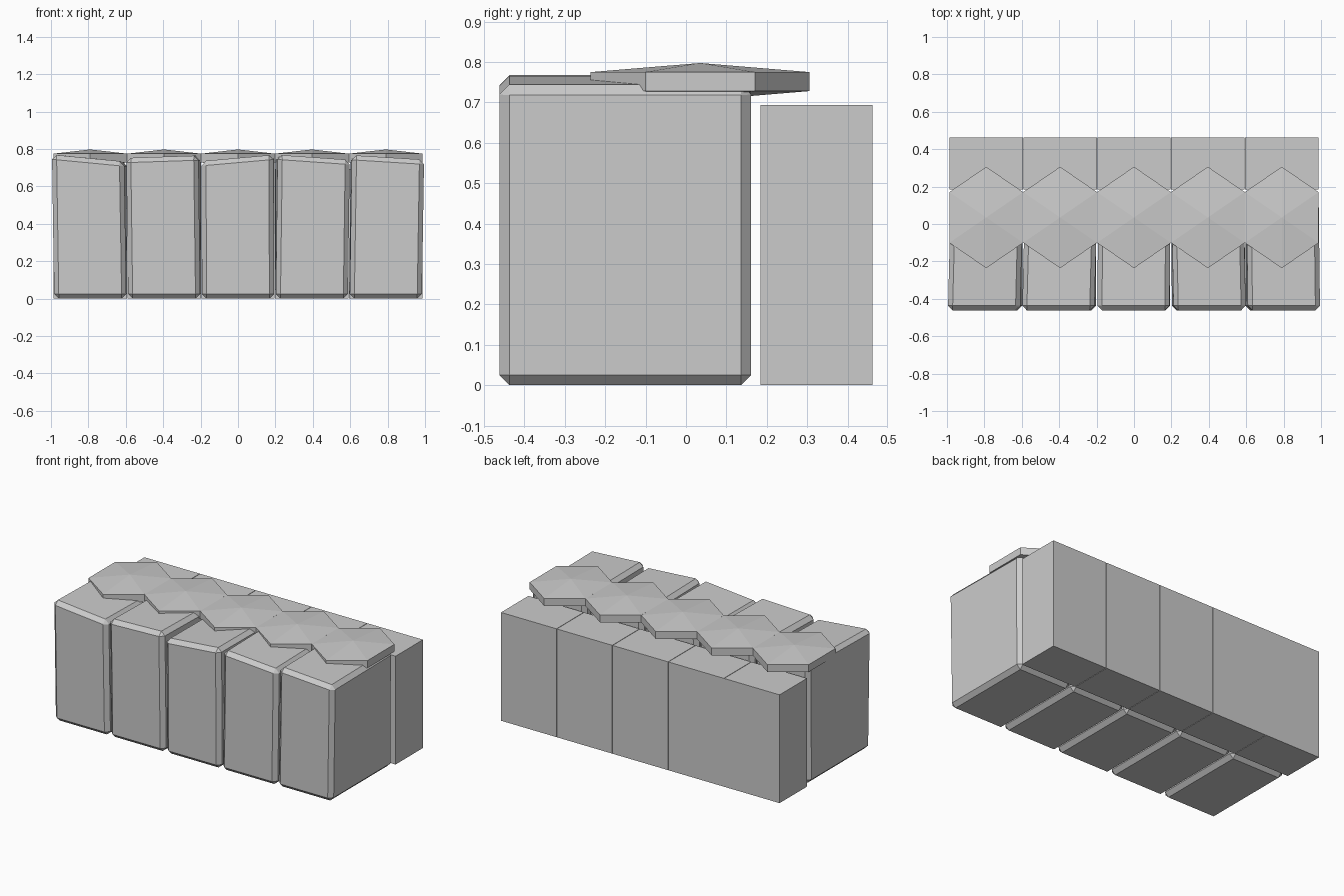
import bpy, bmesh, math

if "Cube" in bpy.data.objects:
    bpy.data.objects.remove(bpy.data.objects["Cube"])

PITCH = 0.395


def finish(bm, name):
    bmesh.ops.recalc_face_normals(bm, faces=bm.faces)
    me = bpy.data.meshes.new(name)
    bm.to_mesh(me)
    bm.free()
    ob = bpy.data.objects.new(name, me)
    bpy.context.collection.objects.link(ob)
    return ob


def block(name, cx, half, y0, y1, z_left, z_right, front_dx=0, back_dx=0, chamfer=0):
    """Box with a sloping, shifted top and optional chamfered edges."""
    bm = bmesh.new()
    bmesh.ops.create_cube(bm, size=2)
    for v in bm.verts:
        sx, sy, sz = v.co
        top = sz > 0
        dx = (front_dx if sy < 0 else back_dx) if top else 0
        z = (z_left if sx < 0 else z_right) if top else 0
        v.co = (cx + sx * half + dx, y0 if sy < 0 else y1, z)
    if chamfer:
        bmesh.ops.bevel(bm, geom=bm.edges[:], offset=chamfer, segments=1,
                        affect='EDGES', profile=0.5)
    return finish(bm, name)


def hex_cap(name, cx, cy, cz):
    """Six-sided tile with shallow points above and below."""
    bm = bmesh.new()
    rings = []
    for z in (-0.0235, 0.0235):
        rings.append([bm.verts.new((cx + 0.228 * math.cos(a), cy + 0.271 * math.sin(a), cz + z))
                      for a in (math.pi / 6 + i * math.pi / 3 for i in range(6))])
    low = bm.verts.new((cx, cy, cz - 0.046))
    high = bm.verts.new((cx, cy, cz + 0.046))
    for i in range(6):
        j = (i + 1) % 6
        bm.faces.new((rings[0][i], rings[0][j], rings[1][j], rings[1][i]))
        bm.faces.new((rings[1][i], rings[1][j], high))
        bm.faces.new((rings[0][j], rings[0][i], low))
    return finish(bm, name)


# Top of each front stone: left height, right height, front shift, back shift
tops = [(0.770, 0.733, -0.012, 0.004),
        (0.752, 0.765, -0.010, 0.006),
        (0.735, 0.769, -0.003, 0.002),
        (0.769, 0.742, 0.010, -0.003),
        (0.767, 0.743, 0.012, 0.004)]

for i, (zl, zr, fdx, bdx) in enumerate(tops):
    x = (i - 2) * PITCH
    # Chamfered front stone
    block(f"front_stone_{i + 1}", x, 0.193, -0.462, 0.161, zl, zr, fdx, bdx, 0.025)
    # Plain rear block
    block(f"rear_block_{i + 1}", x, 0.196, 0.185, 0.462, 0.693, 0.693)
    # Hexagonal cap tile
    hex_cap(f"cap_tile_{i + 1}", x, 0.035, 0.7515)
